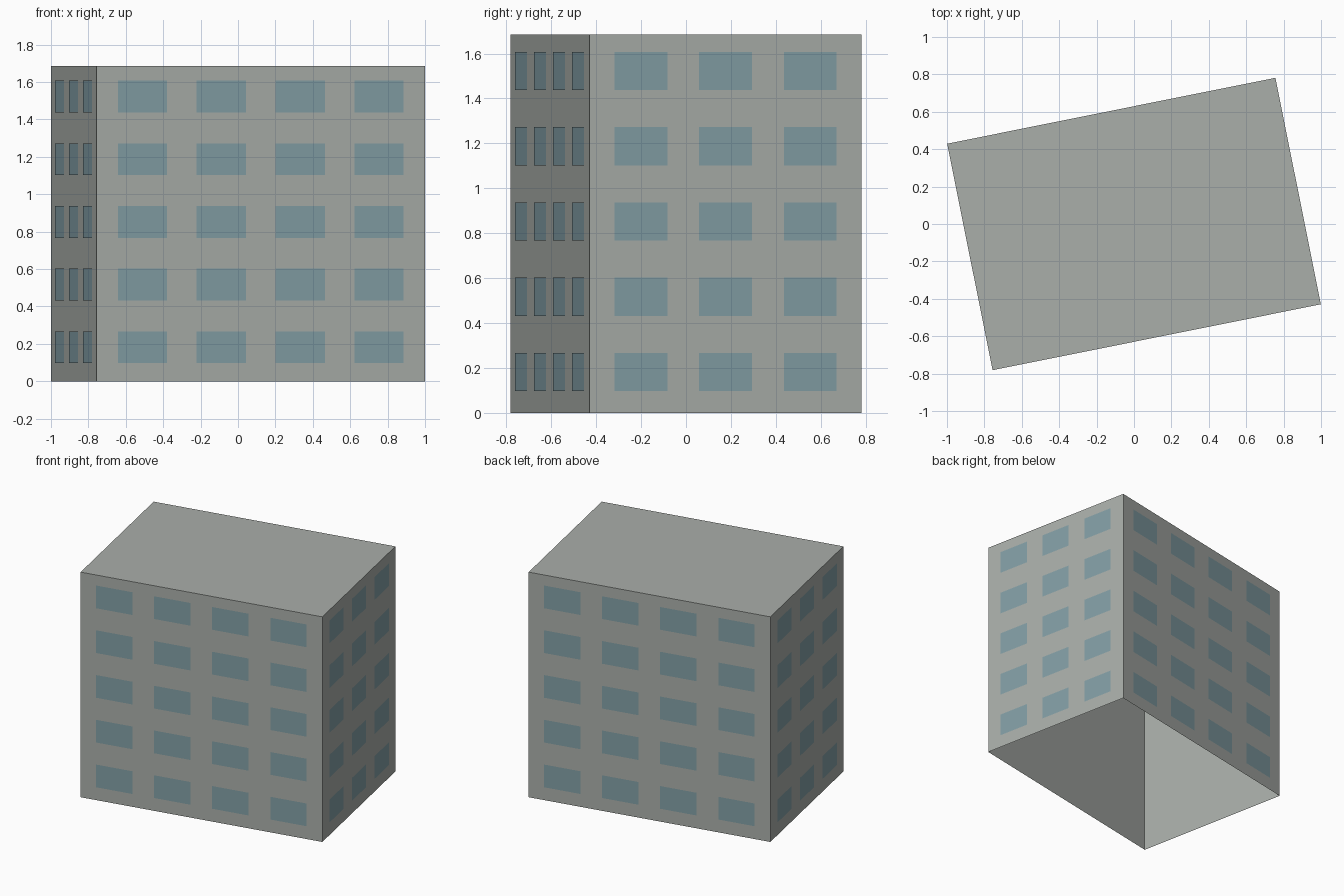
import bpy, bmesh, math
from mathutils import Matrix, Vector

old = bpy.data.objects.get("Cube")
if old:
    bpy.data.objects.remove(old, do_unlink=True)

LENGTH, DEPTH, HEIGHT = 1.79, 1.235, 1.685
TURN = math.radians(11.35)
FLOORS, FLOOR_PITCH, FIRST_ROW = 5, 0.335, 0.182
PANE_HEIGHT = 0.17
PROUD = 0.002  # how far the panes stand off the wall


def make_material(name, color):
    mat = bpy.data.materials.new(name)
    mat.use_nodes = True
    mat.diffuse_color = color
    mat.node_tree.nodes["Principled BSDF"].inputs["Base Color"].default_value = color
    return mat


def make_object(name, bm, mat):
    mesh = bpy.data.meshes.new(name)
    bm.to_mesh(mesh)
    bm.free()
    mesh.materials.append(mat)
    obj = bpy.data.objects.new(name, mesh)
    obj.rotation_euler.z = TURN
    bpy.context.collection.objects.link(obj)
    return obj


concrete = make_material("concrete grey", (0.40, 0.425, 0.40, 1))
glass = make_material("window blue grey", (0.225, 0.345, 0.38, 1))

# Walls and roof: a box with an open underside
bm = bmesh.new()
bmesh.ops.create_cube(bm, size=1)
bmesh.ops.scale(bm, vec=(LENGTH, DEPTH, HEIGHT), verts=bm.verts)
bmesh.ops.translate(bm, vec=(0, 0, HEIGHT / 2), verts=bm.verts)
floor = [f for f in bm.faces if f.normal.z < -0.5]
bmesh.ops.delete(bm, geom=floor, context='FACES')
make_object("building_shell", bm, concrete)


# Windows: a grid of thin panes on each wall
def window_grid(name, angle, distance, columns, pitch, width):
    bm = bmesh.new()
    spin = Matrix.Rotation(angle, 4, 'Z')
    for row in range(FLOORS):
        z = FIRST_ROW + row * FLOOR_PITCH
        for col in range(columns):
            x = (col - (columns - 1) / 2) * pitch
            corners = [(-1, -1), (1, -1), (1, 1), (-1, 1)]
            bm.faces.new([
                bm.verts.new(spin @ Vector((x + sx * width / 2, -distance - PROUD,
                                            z + sz * PANE_HEIGHT / 2)))
                for sx, sz in corners])
    make_object(name, bm, glass)


for name, angle in (("front_windows", 0), ("back_windows", math.pi)):
    window_grid(name, angle, DEPTH / 2, 4, 0.43, 0.269)
for name, angle in (("left_windows", math.pi / 2), ("right_windows", -math.pi / 2)):
    window_grid(name, angle, LENGTH / 2, 3, 0.384, 0.24)
